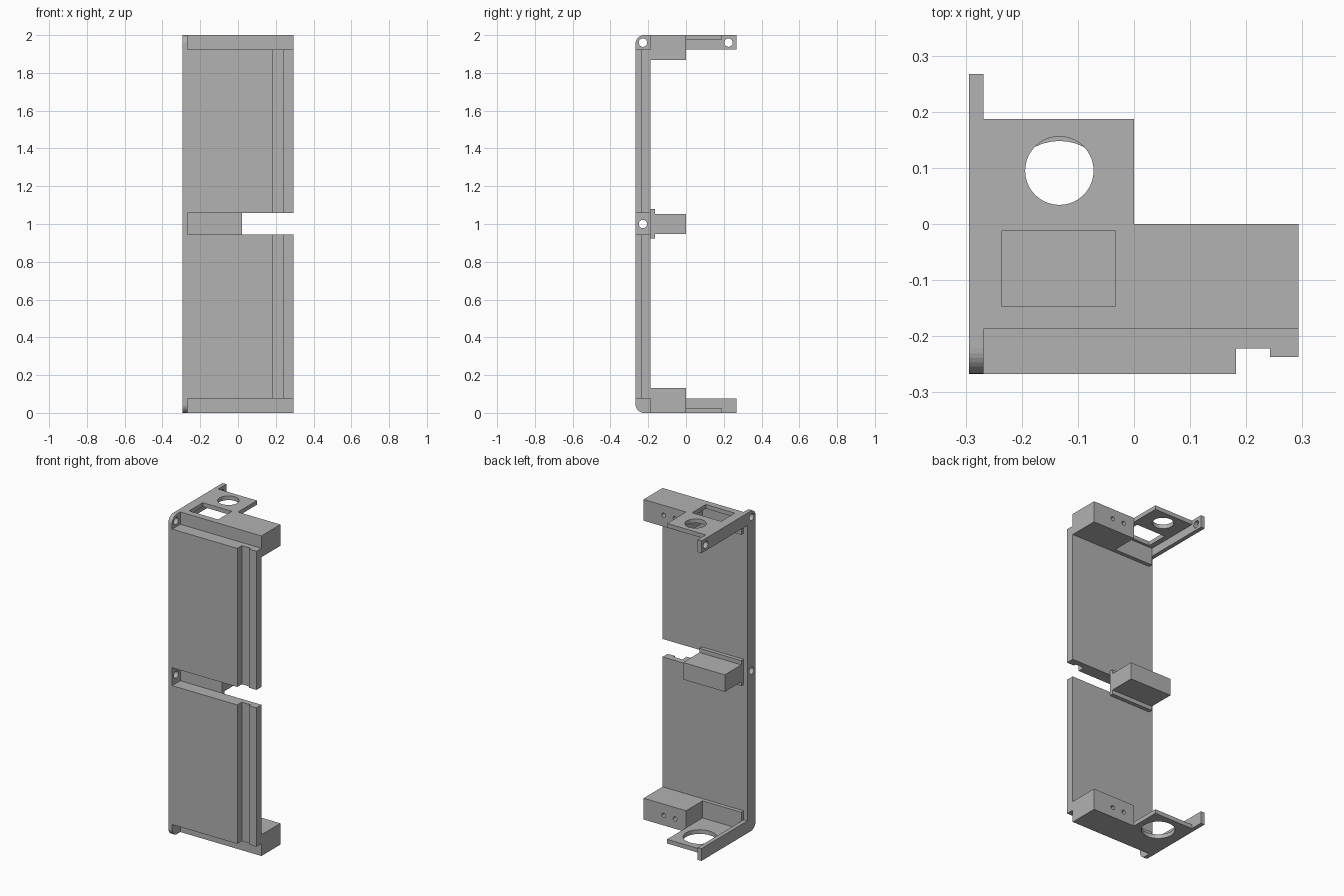
import bpy
import bmesh
import math
from mathutils import Matrix, Vector

if "Cube" in bpy.data.objects:
    bpy.data.objects.remove(bpy.data.objects["Cube"])

grey = bpy.data.materials.new("plain_grey")
grey.use_nodes = True
COLOUR = (0.445, 0.445, 0.445, 1)
grey.diffuse_color = COLOUR
grey.node_tree.nodes["Principled BSDF"].inputs["Base Color"].default_value = COLOUR

# Main planes shared by the parts
LEFT, INNER, RIGHT = -0.294, -0.268, 0.293
FRONT, BACK = -0.267, 0.267
PANEL_BACK, WALL_BACK = -0.187, -0.163
PLATE_BACK, HEIGHT, ARM = 0.187, 2.0, 0.077
BLOCK_HIGH, SHEET = 0.133, 0.026


def finish(name, bm):
    bmesh.ops.recalc_face_normals(bm, faces=bm.faces)
    mesh = bpy.data.meshes.new(name)
    bm.to_mesh(mesh)
    bm.free()
    mesh.materials.append(grey)
    obj = bpy.data.objects.new(name, mesh)
    bpy.context.collection.objects.link(obj)
    return obj


def box(name, x, y, z):
    bm = bmesh.new()
    bmesh.ops.create_cube(bm, size=1)
    for v in bm.verts:
        v.co = Vector([(r[0] + r[1]) / 2 + c * (r[1] - r[0])
                       for r, c in zip((x, y, z), v.co)])
    return finish(name, bm)


def prism(name, points, direction):
    bm = bmesh.new()
    face = bm.faces.new([bm.verts.new(p) for p in points])
    side = bmesh.ops.extrude_face_region(bm, geom=[face])["geom"]
    bmesh.ops.translate(bm, vec=direction,
                        verts=[g for g in side if isinstance(g, bmesh.types.BMVert)])
    return finish(name, bm)


def rod(centre, radius, length, axis):
    bm = bmesh.new()
    bmesh.ops.create_cone(bm, cap_ends=True, segments=40, radius1=radius,
                          radius2=radius, depth=length)
    turn = Vector((0, 0, 1)).rotation_difference(Vector(axis)).to_matrix().to_4x4()
    bm.transform(Matrix.Translation(centre) @ turn)
    return finish("cutter", bm)


def cut(obj, cutters):
    for cutter in cutters:
        mod = obj.modifiers.new("cut", "BOOLEAN")
        mod.operation = "DIFFERENCE"
        mod.solver = "EXACT"
        mod.object = cutter
        bpy.context.view_layer.objects.active = obj
        bpy.ops.object.modifier_apply(modifier=mod.name)
        bpy.data.objects.remove(cutter)


# Side plate: C-shaped outline with rounded front corners
R = 0.045
lower = [(BACK, ARM), (BACK, 0)]
for i in range(9):
    a = math.pi / 2 * i / 8
    lower.append((FRONT + R - R * math.sin(a), R - R * math.cos(a)))
lower.insert(0, (PANEL_BACK, ARM))
upper = [(y, HEIGHT - z) for y, z in reversed(lower)]
side = prism("side_plate", [(LEFT, y, z) for y, z in lower + upper],
             (INNER - LEFT, 0, 0))
holes = [(-0.228, 1.0)]
for z in (0.04, HEIGHT - 0.04):
    holes += [(-0.228, z), (0.225, z)]
cut(side, [rod((INNER, y, z), 0.022, 0.2, (1, 0, 0)) for y, z in holes])

# Front panels with a stepped groove along the free edge
section = [(INNER, FRONT), (0.182, FRONT), (0.182, -0.222), (0.242, -0.222),
           (0.242, -0.237), (RIGHT, -0.237), (RIGHT, PANEL_BACK), (INNER, PANEL_BACK)]
for name, low, high in (("lower_panel", ARM, 0.945), ("upper_panel", 1.057, HEIGHT - ARM)):
    prism(name, [(x, y, low) for x, y in section], (0, 0, high - low))

# End brackets, the upper one mirrored from the lower one
for end, top in (("lower", False), ("upper", True)):
    def span(a, b):
        return (HEIGHT - b, HEIGHT - a) if top else (a, b)

    block = box(end + "_block", (0, RIGHT), (PANEL_BACK, 0), span(0, BLOCK_HIGH))
    hole_z = span(0.062, 0.062)[0]
    cut(block, [rod((x, 0, hole_z), 0.013, 0.16, (0, 1, 0)) for x in (0.155, 0.076)])
    box(end + "_wall", (INNER, 0), (PANEL_BACK, WALL_BACK), span(0, BLOCK_HIGH))
    sheet = box(end + "_sheet", (INNER, 0), (WALL_BACK, PLATE_BACK), span(0, SHEET))
    if top:
        cut(sheet, [rod((-0.133, 0.095, HEIGHT), 0.061, 0.2, (0, 0, 1)),
                    box("cutter", (-0.235, -0.034), (-0.147, -0.012), (1.9, 2.1))])
    else:
        cut(sheet, [rod((-0.133, 0.053, 0), 0.095, 0.2, (0, 0, 1))])

# Middle bracket
box("middle_flange", (INNER, 0.021), (PANEL_BACK, WALL_BACK), (0.922, 1.08))
box("middle_block", (INNER, 0.021), (WALL_BACK, 0), (0.948, 1.054))
